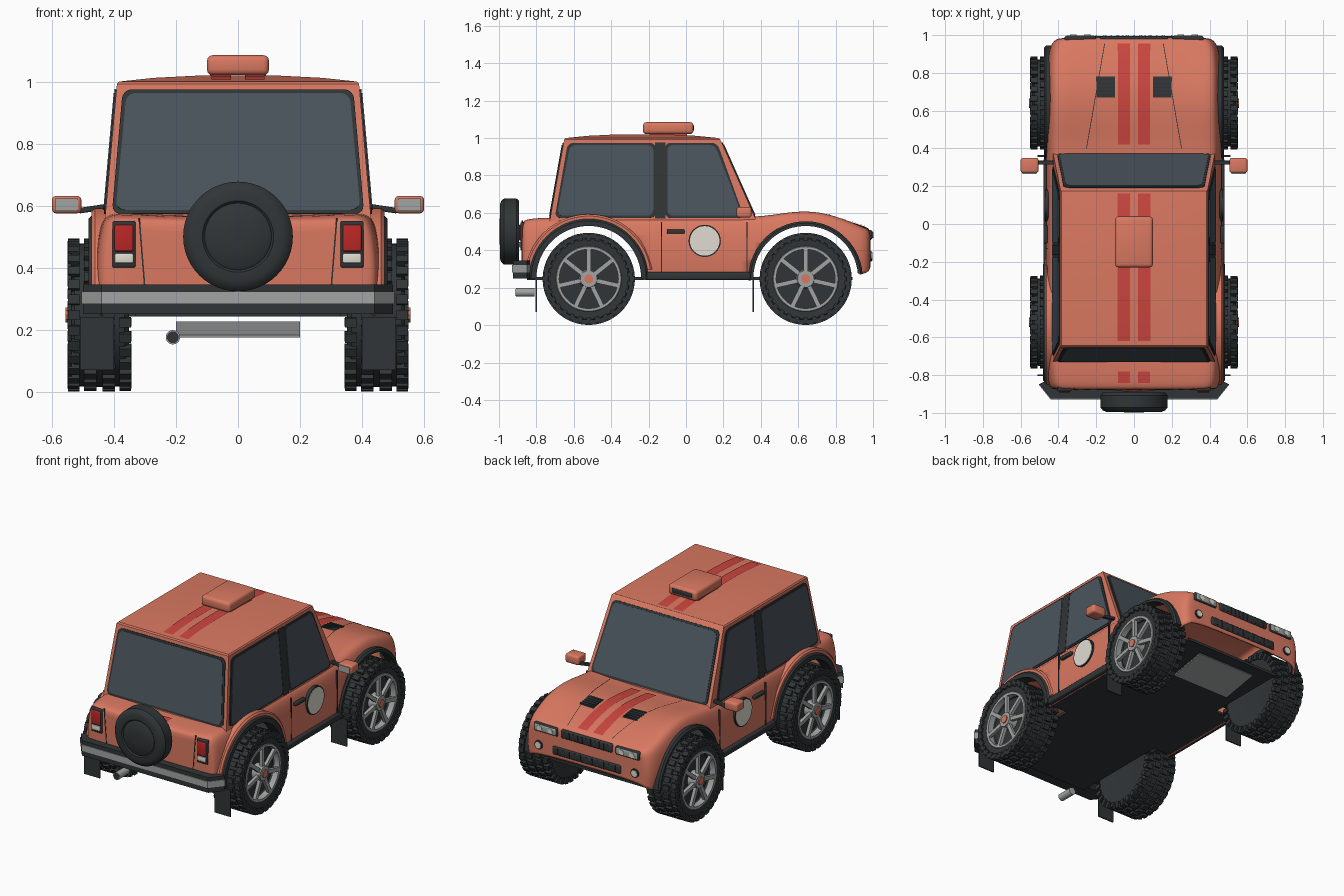
import bpy, bmesh
from math import sin, cos, pi, radians
from mathutils import Vector, Matrix

if "Cube" in bpy.data.objects:
    bpy.data.objects.remove(bpy.data.objects["Cube"])

def mat(name, c):
    m = bpy.data.materials.new(name); m.diffuse_color = (*c, 1); return m
PAINT = mat("paint", (.70, .19, .12)); DARK = mat("rubber", (.03, .036, .038))
GLASS = mat("glass", (.07, .09, .11)); STRIPE = mat("stripe", (.60, .06, .05))
METAL = mat("metal", (.36, .37, .37)); WHITE = mat("white", (.75, .72, .64))
RED = mat("red_lens", (.5, .02, .02))

def finish(name, bm, m, angle=35):
    bmesh.ops.recalc_face_normals(bm, faces=bm.faces)
    me = bpy.data.meshes.new(name); bm.to_mesh(me); bm.free()
    ob = bpy.data.objects.new(name, me); bpy.context.collection.objects.link(ob)
    me.materials.append(m)
    bpy.ops.object.select_all(action='DESELECT')
    ob.select_set(True); bpy.context.view_layer.objects.active = ob
    bpy.ops.object.shade_smooth_by_angle(angle=radians(angle))
    return ob

def box(name, c, s, m, bev=0, rot=None):
    bm = bmesh.new()
    bmesh.ops.create_cube(bm, size=1, matrix=Matrix.Diagonal((*s, 1)))
    if bev: bmesh.ops.bevel(bm, geom=bm.edges[:], offset=bev, segments=3, profile=.5, affect='EDGES')
    bm.transform(Matrix.Translation(c) @ (rot or Matrix()))
    return finish(name, bm, m)

def cyl(name, c, r, d, axis, m, seg=32):
    bm = bmesh.new()
    rot = Matrix.Rotation(pi/2, 4, 'Y' if axis == 'x' else 'X')
    bmesh.ops.create_cone(bm, cap_ends=True, segments=seg, radius1=r, radius2=r, depth=d, matrix=Matrix.Translation(c) @ rot)
    return finish(name, bm, m)

def rings(bm, loops, closed=True):
    vs = [[bm.verts.new(p) for p in l] for l in loops]
    n = len(loops[0])
    for a, b in zip(vs, vs[1:]):
        for i in range(n if closed else n-1):
            bm.faces.new((a[i], a[(i+1) % n], b[(i+1) % n], b[i]))
    return vs

def lathe(name, prof, m, seg=48):
    # profile of (radius, x) turned about the x axis, ends capped
    bm = bmesh.new()
    vs = rings(bm, [[(x, r*cos(2*pi*i/seg), r*sin(2*pi*i/seg)) for i in range(seg)] for r, x in prof])
    bm.faces.new(vs[0]); bm.faces.new(vs[-1])
    return finish(name, bm, m)

def prism(name, pts, z0, z1, m):
    bm = bmesh.new()
    vs = rings(bm, [[(x, y, z) for x, y in pts] for z in (z0, z1)])
    bm.faces.new(vs[0]); bm.faces.new(vs[1])
    return finish(name, bm, m)

def panel(name, pts, rad, lift, m):
    # rounded flat panel lying on a sloping cabin wall
    bm = bmesh.new()
    f = bm.faces.new([bm.verts.new(p) for p in pts]); f.normal_update()
    n = f.normal.copy()
    if n.dot(f.calc_center_median() - Vector((0, -.15, .7))) < 0: n = -n
    bmesh.ops.bevel(bm, geom=bm.verts[:], offset=rad, segments=5, profile=.5, affect='VERTICES')
    r = bmesh.ops.extrude_face_region(bm, geom=bm.faces[:])
    for v in r['geom']:
        if isinstance(v, bmesh.types.BMVert): v.co += n*lift
    return finish(name, bm, m)

def decal(name, pts, target, m, ny=16):
    # four corner points draped straight down on the target
    bm = bmesh.new()
    a, b, c, d = [Vector((*p, 1.5)) for p in pts]
    rings(bm, [[a.lerp(d, t/ny).lerp(b.lerp(c, t/ny), u/2) for u in range(3)] for t in range(ny+1)], False)
    ob = finish(name, bm, m)
    w = ob.modifiers.new("drape", 'SHRINKWRAP')
    w.target = target; w.wrap_method = 'PROJECT'; w.wrap_mode = 'ABOVE_SURFACE'; w.offset = .004
    w.use_project_z = True; w.use_negative_direction = True; w.use_positive_direction = False
    return ob

AXLES = (-.52, .64)
# Lower body: lofted sections, then a shell with wheel arches cut through
stations = [(-.878, .38, .51, .51, .30), (-.876, .43, .545, .545, .265), (-.86, .455, .565, .56, .245),
            (-.73, .466, .575, .57, .24), (-.2, .468, .575, .565, .24), (.36, .466, .57, .56, .24), (.5, .466, .595, .58, .24),
            (.65, .462, .612, .592, .24), (.78, .462, .588, .578, .25), (.89, .455, .545, .55, .26),
            (.955, .44, .517, .53, .275), (.983, .41, .505, .515, .29), (.987, .36, .475, .485, .32)]
bm = bmesh.new()
loops = []
for y, w, zf, zc, zb in stations:
    h = zf - zb
    half = [(.975*w, zb), (w, zb+.3*h), (.995*w, zb+.6*h), (.965*w, zb+.87*h), (.915*w, zf), (.8*w, zf+.004), (.5*w, zc*.6+zf*.4)]
    loops.append([(-x, y, z) for x, z in half] + [(0, y, zc)] + [(x, y, z) for x, z in half[::-1]])
vs = rings(bm, loops, False)
for ring in (vs[0], vs[-1]):
    n = len(ring)
    for i in range(n//2):
        f = [ring[i], ring[i+1], ring[n-2-i], ring[n-1-i]]
        bm.faces.new(f if f[1] is not f[2] else [f[0], f[1], f[3]])
body = finish("body", bm, PAINT, 180)
body.modifiers.new("smooth", 'SUBSURF').levels = 2
sol = body.modifiers.new("shell", 'SOLIDIFY'); sol.thickness = .012; sol.offset = -1
for i, y in enumerate(AXLES):
    cut = cyl("arch_cutter", (0, y, .25), .29, 1.4, 'x', DARK, 64)
    cut.hide_render = True; cut.hide_viewport = False; cut.display_type = 'WIRE'
    b = body.modifiers.new("arch", 'BOOLEAN'); b.object = cut; b.operation = 'DIFFERENCE'
    cut.hide_set(True)

# Cabin with a gently crowned roof
def sx(z): return .43 - (z-.55)*.04/.45
def ry(z): return -.73 + (z-.55)*.08/.45
def fy(z): return .38 - (z-.55)*.2/.45
def ring(k, z, zz): return [(x*k, -.235+(y+.235)*k, zz) for x, y in
                            ((-sx(z), ry(z)), (sx(z), ry(z)), (sx(z), fy(z)), (-sx(z), fy(z)))]
bm = bmesh.new()
vs = rings(bm, [ring(1, .55, .55), ring(1, .993, .993), ring(.985, 1, 1), ring(.7, 1, 1.012), ring(.35, 1, 1.019)])
bm.faces.new(vs[-1]); bm.faces.new(vs[0])
cabin = finish("cabin", bm, PAINT, 30)

# Windows with rubber seals
def window(name, f, lo, hi, g=.012):
    for nm, e, lift, m in ((name+"_seal", g, .005, DARK), (name, 0, .008, GLASS)):
        z0, z1 = .585-e, .962+e
        panel(nm, [f(lo[0]-e, z0), f(lo[1]+e, z0), f(hi[1]+e, z1), f(hi[0]-e, z1)], .03, lift, m)
window("rear_window", lambda a, z: (a, ry(z), z), (-.395, .395), (-.36, .36))
window("windscreen", lambda a, z: (a, fy(z), z), (-.395, .395), (-.36, .36))
for s in (-1, 1):
    side = lambda a, z: (s*sx(z), a, z)
    window("rear_side_window", side, (-.69, -.175), (-.62, -.175))
    window("front_side_window", side, (-.1, .30), (-.1, .155))
    panel("door_pillar", [side(-.165, .57), side(-.11, .57), side(-.11, .975), side(-.165, .975)], .002, .006, DARK)

# Wheel: tyre, tread blocks and spoked rim, shared by four corners
tyre = lathe("tyre", [(.10, -.085), (.17, -.09), (.215, -.095), (.23, -.08), (.232, 0), (.23, .08), (.215, .095), (.175, .092), (.165, .075), (.16, .045), (.03, .045)], DARK)
bm = bmesh.new()
for i in range(30):
    for j, x in enumerate((-.083, -.03, .03, .083)):
        M = Matrix.Rotation(2*pi*(i+.5*(j % 2))/30, 4, 'X') @ Matrix.Translation((x, 0, .232))
        bmesh.ops.create_cube(bm, size=1, matrix=M @ Matrix.Diagonal((.04 if j in (1, 2) else .036, .031, .028, 1)))
    for x in (-.097, .097):
        M = Matrix.Rotation(2*pi*i/30, 4, 'X') @ Matrix.Translation((x, 0, .222))
        bmesh.ops.create_cube(bm, size=1, matrix=M @ Matrix.Diagonal((.012, .024, .032, 1)))
tread = finish("tread_blocks", bm, DARK)
bm = bmesh.new()
prof = ((.158, .06), (.158, .095), (.172, .095), (.178, .088), (.174, .06))
rings(bm, [[(x, r*cos(2*pi*i/48), r*sin(2*pi*i/48)) for i in range(48)] for r, x in prof])
for i in range(7):
    M = Matrix.Rotation(2*pi*i/7, 4, 'X') @ Matrix.Translation((.085, 0, .1))
    bmesh.ops.create_cube(bm, size=1, matrix=M @ Matrix.Diagonal((.02, .024, .13, 1)))
bmesh.ops.create_cone(bm, cap_ends=True, segments=32, radius1=.052, radius2=.045, depth=.055, matrix=Matrix.Translation((.075, 0, 0)) @ Matrix.Rotation(pi/2, 4, 'Y'))
rim = finish("rim", bm, METAL)
cap = cyl("hub_cap", (.1, 0, 0), .025, .018, 'x', PAINT, 10)
first = True
for y in AXLES:
    for s in (1, -1):
        for o in (tyre, tread, rim, cap):
            c = o
            if not first:
                c = o.copy(); bpy.context.collection.objects.link(c)
            c.location = (s*.447, y, .247); c.rotation_euler.z = 0 if s > 0 else pi
        first = False

# Spare wheel on the tailgate
spare = lathe("spare_wheel", [(.12, -.05), (.165, -.05), (.177, -.035), (.177, .03), (.165, .045), (.145, .053), (.115, .053), (.108, .046), (.1, .052), (.03, .056)], DARK)
spare.location = (0, -.942, .5); spare.rotation_euler.z = -pi/2

# Arch flares
def flare(name, s, y0, r0, r1, x0, x1, m, a0, a1):
    bm = bmesh.new(); lp = []
    for i in range(33):
        a = radians(a0 + (a1-a0)*i/32)
        lp.append([(s*x, y0 + r*cos(a), .25 + r*sin(a)) for r, x in ((r0, x0), (r1, x0), (r1, x1-.01), (r1-.01, x1), (r0, x1))])
    vs = rings(bm, lp); bm.faces.new(vs[0]); bm.faces.new(vs[-1])
    finish(name, bm, m)
for s in (-1, 1):
    flare("rear_flare", s, -.52, .28, .318, .41, .482, DARK, 0, 180)
    flare("rear_arch_lip", s, -.52, .316, .343, .42, .472, PAINT, 8, 175)
    flare("front_flare", s, .64, .28, .305, .41, .476, DARK, 5, 182)
    # Sills, side details, flaps
    box("sill", (s*.455, .065, .262), (.05, .56, .042), DARK, .01)
    cyl("roundel_edge", (s*.462, .1, .45), .086, .02, 'x', DARK, 40)
    cyl("roundel", (s*.464, .1, .45), .079, .02, 'x', WHITE, 40)
    box("door_handle", (s*.468, -.055, .5), (.022, .095, .022), DARK, .005)
    for y in (-.13, .325): box("door_seam", (s*.462, y, .41), (.01, .005, .28), DARK)
    for y in (-.8, .36): box("mud_flap", (s*.455, y, .155), (.11, .008, .17), DARK)
    # Door mirrors
    box("mirror", (s*.553, .31, .603), (.095, .08, .056), PAINT, .013)
    box("mirror_glass", (s*.553, .269, .603), (.075, .006, .04), METAL)
    box("mirror_arm", (s*.468, .325, .59), (.09, .022, .018), DARK, .004, Matrix.Rotation(s*.15, 4, 'Y'))
    # Tail lamps
    box("tail_lamp_frame", (s*.368, -.873, .475), (.075, .025, .15), DARK, .006)
    box("tail_lamp", (s*.368, -.88, .495), (.06, .025, .085), RED, .005)
    box("reverse_lamp", (s*.368, -.88, .43), (.06, .025, .03), WHITE, .004)
    box("tailgate_seam", (s*.31, -.876, .45), (.005, .008, .22), DARK, 0, Matrix.Rotation(s*.08, 4, 'Y'))
    # Headlamps and fog lamps
    box("headlamp_frame", (s*.285, .98, .482), (.165, .03, .052), DARK, .008)
    box("headlamp", (s*.285, .985, .482), (.15, .028, .04), METAL, .006)
    for dx in (-.037, .037): cyl("headlamp_bulb", (s*.285+dx, .99, .482), .017, .024, 'y', WHITE, 20)
    cyl("fog_lamp_ring", (s*.335, .98, .37), .027, .025, 'y', DARK, 24)
    cyl("fog_lamp", (s*.335, .985, .37), .02, .022, 'y', WHITE, 24)
    # Draped stripes, bonnet vents and seams
    for y0, y1, t, nm in ((-.62, .16, cabin, "roof_stripe"), (.42, .955, body, "bonnet_stripe"), (-.84, -.78, body, "tail_stripe")):
        decal(nm, [(s*.022, y0), (s*.086, y0), (s*.086, y1), (s*.022, y1)], t, STRIPE)
    decal("bonnet_vent", [(s*.1, .67), (s*.2, .67), (s*.2, .78), (s*.1, .78)], body, DARK, 6)
    for k in range(5): box("vent_slat", (s*.15, .683+k*.021, .591-k*.002), (.095, .008, .014), DARK)
    decal("bonnet_seam", [(s*.25, .4), (s*.254, .4), (s*.157, .955), (s*.153, .955)], body, DARK)

# Grilles
for nm, z, w in (("upper_grille", .482, .36), ("lower_grille", .365, .48)):
    box(nm, (0, .98, z), (w, .03, .055), DARK, .012)
    for k in range(11): box(nm+"_bar", ((k-5)*w/12, .992, z), (.008, .012, .04), DARK)

# Rear bumper with metal strip
pts = lambda e: [(-.5-e, -.85), (-.44, -.925-e), (.44, -.925-e), (.5+e, -.85), (.45, -.82), (-.45, -.82)]
prism("rear_bumper", pts(0), .25, .345, DARK)
prism("bumper_strip", pts(.005), .282, .322, METAL)

# Roof scoop
box("roof_scoop", (0, -.095, 1.053), (.2, .27, .064), PAINT, .018)
box("scoop_intake", (0, .036, 1.053), (.14, .014, .03), DARK, .005)
for s in (-1, 1): box("scoop_foot", (s*.06, -.095, 1.018), (.06, .2, .02), STRIPE)

# Underside
box("floor", (0, .02, .25), (.66, 1.74, .016), DARK)
box("floor_middle", (0, .065, .25), (.88, .56, .016), DARK)
box("skid_plate", (0, .72, .2), (.4, .24, .008), METAL, 0, Matrix.Rotation(.18, 4, 'X'))
cyl("exhaust", (-.21, -.86, .175), .023, .1, 'y', METAL, 24)
cyl("exhaust_bore", (-.21, -.909, .175), .019, .006, 'y', DARK, 24)

for m in bpy.data.materials:
    if m.users and not m.is_grease_pencil:
        m.use_nodes = True
        m.node_tree.nodes["Principled BSDF"].inputs["Base Color"].default_value = m.diffuse_color
